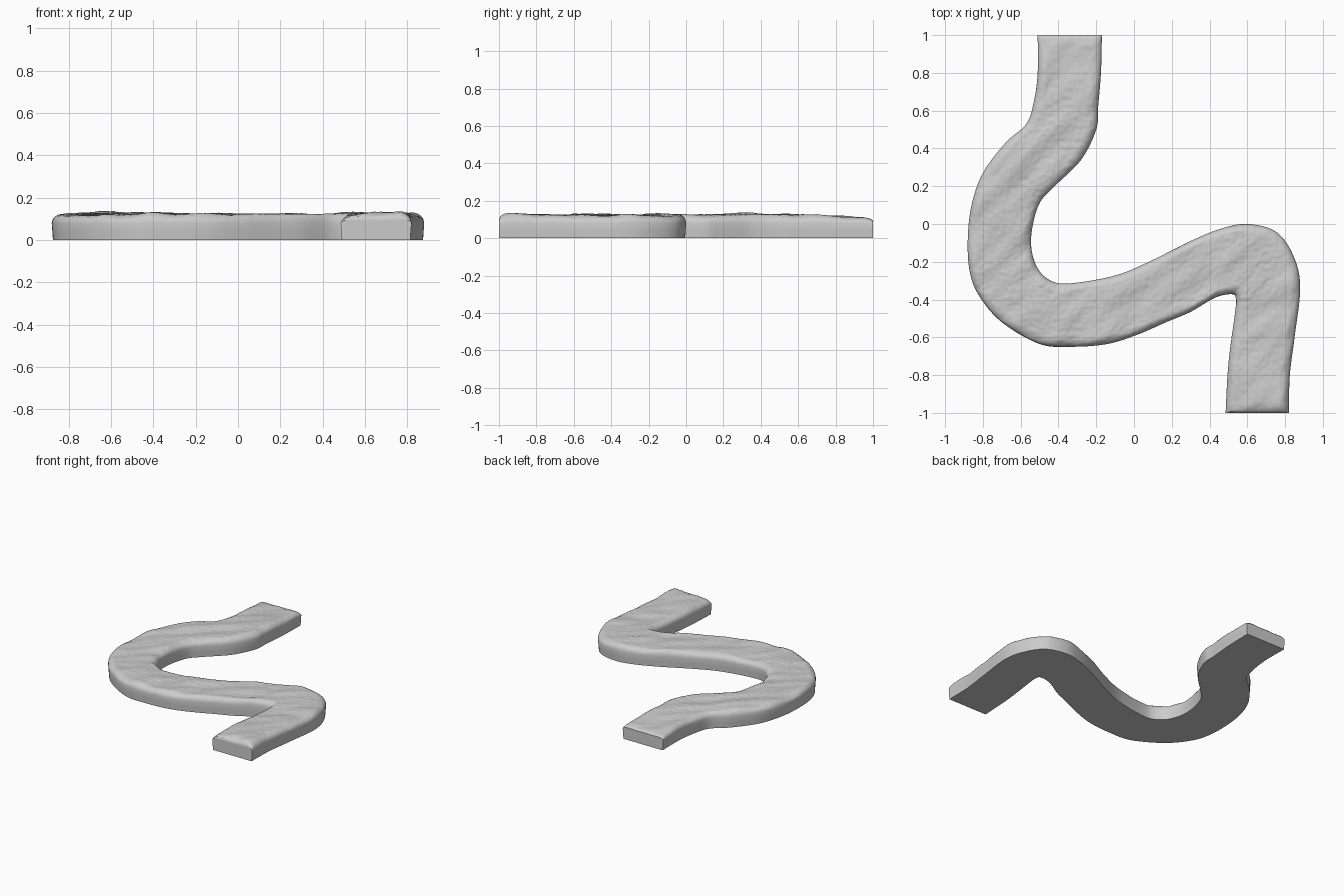
import bpy, bmesh, math
from mathutils import Vector, noise

if "Cube" in bpy.data.objects:
    bpy.data.objects.remove(bpy.data.objects["Cube"])

# Paired bank points (left x, y, right x, y) along the winding path
BANKS = [
    (-.51, 1.0, -.17, 1.0), (-.51, .80, -.175, .80), (-.53, .65, -.19, .62),
    (-.57, .53, -.20, .50), (-.68, .43, -.28, .34), (-.80, .27, -.42, .20),
    (-.86, .10, -.50, .11), (-.88, -.08, -.54, -.03), (-.87, -.25, -.54, -.15),
    (-.82, -.38, -.50, -.25), (-.70, -.52, -.43, -.305), (-.50, -.635, -.35, -.315),
    (-.33, -.65, -.20, -.295), (-.14, -.635, -.06, -.26), (.02, -.585, .10, -.19),
    (.17, -.52, .30, -.09), (.30, -.465, .46, -.025), (.43, -.39, .60, .0),
    (.52, -.372, .75, -.04), (.54, -.40, .84, -.16), (.535, -.47, .88, -.33),
    (.51, -.65, .85, -.60), (.495, -.80, .825, -.80), (.485, -1.0, .82, -1.0),
]
STEPS, COLS = 18, 56          # samples per bank point, samples across
RIM, BEVEL = 0.08, 0.055      # height of the side walls, width of the rounded rim


def spline(rows, steps):
    """Smooth Catmull-Rom interpolation through rows of numbers."""
    p = [rows[0]] + rows + [rows[-1]]
    out = []
    for i in range(1, len(p) - 2):
        for s in range(steps):
            t = s / steps
            out.append([.5 * (2*b + (c-a)*t + (2*a-5*b+4*c-d)*t*t + (3*b-a-3*c+d)*t**3)
                        for a, b, c, d in zip(*p[i-1:i+3])])
    return out + [list(rows[-1])]


def dome(d):
    """Quarter-round rise from the rim."""
    k = 1 - min(d / BEVEL, 1)
    return math.sqrt(max(0, 1 - k * k))


def top_height(x, y, d, end):
    """Lumpy ground with slanted ridges and fine gravel."""
    lumps = noise.noise(Vector((x * 4 + 3, y * 4, .3))) * .012
    ridges = noise.noise(Vector(((x - y) * 8, (x + y) * 3, 5))) * .010
    grit = noise.noise(Vector((x * 45, y * 45, 9))) * .003
    base = .124 - .015 * max(0, y - .55) / .45
    rise = base + lumps + ridges + grit - RIM
    return RIM + rise * dome(d) * (.4 + .6 * dome(end))


rows = spline(BANKS, STEPS)
bm = bmesh.new()
rings = []
for lx, ly, rx, ry in rows:
    a, b = Vector((lx, ly, 0)), Vector((rx, ry, 0))
    width = (b - a).length
    end = 1 - abs((ly + ry) / 2)
    across = (b - a).normalized()
    ring = []
    # left wall upward, top surface across, right wall downward
    for z, inset in ((0, .006), (.04, .003)):
        ring.append(bm.verts.new(a + across * inset + Vector((0, 0, z))))
    for j in range(COLS + 1):
        u = .5 - .5 * math.cos(math.pi * j / COLS)
        u = .5 * u + .5 * j / COLS
        p = a.lerp(b, u)
        p.z = top_height(p.x, p.y, min(u, 1 - u) * width, end)
        ring.append(bm.verts.new(p))
    for z, inset in ((.04, .003), (0, .006)):
        ring.append(bm.verts.new(b - across * inset + Vector((0, 0, z))))
    rings.append(ring)

n = len(rings[0])
for r0, r1 in zip(rings, rings[1:]):
    for j in range(n):
        k = (j + 1) % n
        bm.faces.new((r0[j], r0[k], r1[k], r1[j]))
# end caps
bm.faces.new(rings[0])
bm.faces.new(rings[-1])
bmesh.ops.recalc_face_normals(bm, faces=bm.faces)

mesh = bpy.data.meshes.new("winding_path")
bm.to_mesh(mesh)
bm.free()
path = bpy.data.objects.new("winding_path", mesh)
bpy.context.collection.objects.link(path)
bpy.context.view_layer.objects.active = path
path.select_set(True)
bpy.ops.object.shade_smooth_by_angle(angle=math.radians(30))
